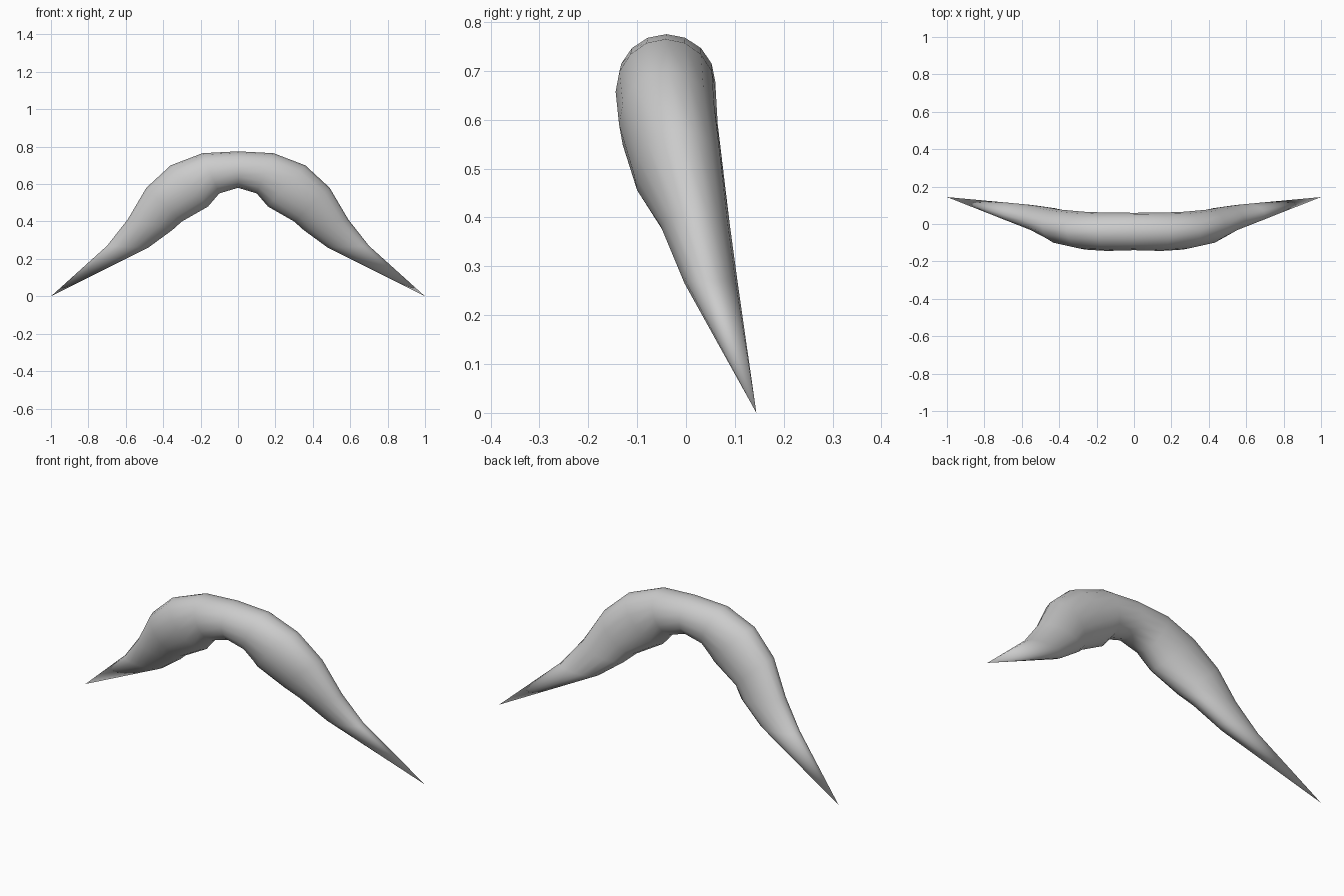
import bpy, bmesh, math
from mathutils import Vector

if "Cube" in bpy.data.objects:
    bpy.data.objects.remove(bpy.data.objects["Cube"])

SIDES = 16
# Stations of the right half: outer x,z / inner x,z / front y / back y
HALF = [
    (0.00, 0.775, 0.00, 0.58, -0.140, 0.060),
    (0.19, 0.765, 0.10, 0.55, -0.144, 0.061),
    (0.36, 0.70, 0.16, 0.48, -0.137, 0.065),
    (0.49, 0.58, 0.30, 0.40, -0.107, 0.077),
    (0.59, 0.41, 0.35, 0.355, -0.052, 0.090),
    (0.70, 0.27, 0.48, 0.26, -0.003, 0.106),
]
TIP = Vector((1.0, 0.144, 0.0))

# Mirror the stations to run from the left tip to the right tip
left = [(-a, b, -c, d, e, f) for a, b, c, d, e, f in reversed(HALF[1:])]
stations = left + HALF

bm = bmesh.new()


def ring(ox, oz, ix, iz, yf, yb):
    """Elliptical section spanning the outer and inner curves"""
    mid = Vector(((ox + ix) / 2, (yf + yb) / 2, (oz + iz) / 2))
    up = Vector(((ox - ix) / 2, 0, (oz - iz) / 2))
    side = Vector((0, (yb - yf) / 2, 0))
    return [bm.verts.new(mid + up * math.cos(t) + side * math.sin(t))
            for t in (2 * math.pi * k / SIDES for k in range(SIDES))]


# Curved body
rings = [ring(*s) for s in stations]
for a, b in zip(rings, rings[1:]):
    for k in range(SIDES):
        n = (k + 1) % SIDES
        bm.faces.new((a[k], a[n], b[n], b[k]))

# Pointed ends
for r, sign in ((rings[0], -1), (rings[-1], 1)):
    tip = bm.verts.new((sign * TIP.x, TIP.y, TIP.z))
    for k in range(SIDES):
        bm.faces.new((r[k], r[(k + 1) % SIDES], tip))

bmesh.ops.recalc_face_normals(bm, faces=bm.faces[:])
for f in bm.faces:
    f.smooth = True
mesh = bpy.data.meshes.new("moustache")
bm.to_mesh(mesh)
bm.free()
obj = bpy.data.objects.new("moustache", mesh)
bpy.context.collection.objects.link(obj)
